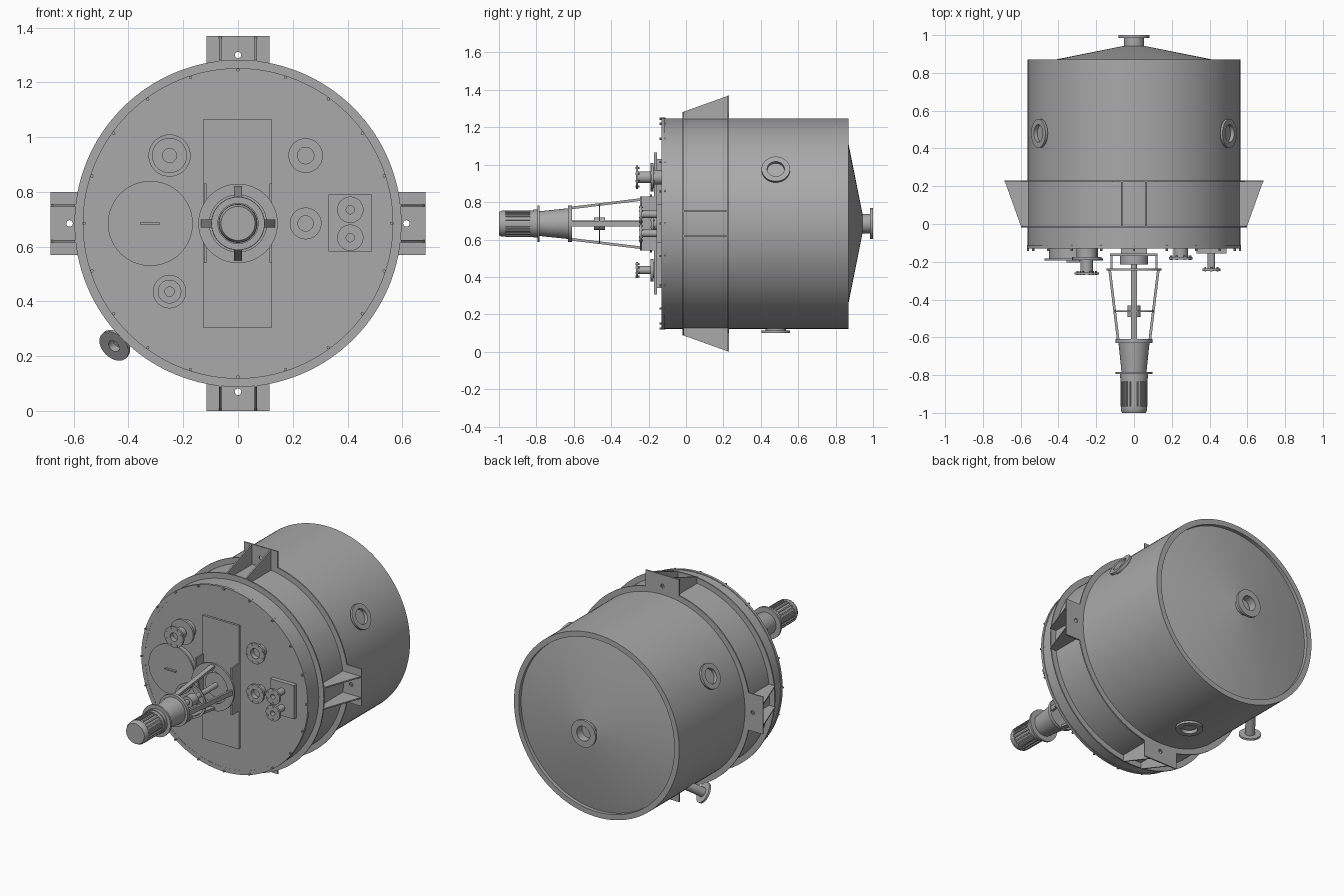
import bpy, bmesh
from math import sin, cos, pi, radians
from mathutils import Vector, Matrix

if "Cube" in bpy.data.objects:
    bpy.data.objects.remove(bpy.data.objects["Cube"])

grey = bpy.data.materials.new("steel_grey")
grey.use_nodes = True
COLOR = (0.4, 0.4, 0.4, 1)
grey.diffuse_color = COLOR
grey.node_tree.nodes["Principled BSDF"].inputs["Base Color"].default_value = COLOR

CZ = 0.685            # height of the vessel axis
FRONT = Vector((0, -1, 0))
COVER = 0.13          # distance of the cover face in front of the origin


def finish(name, bm, matrix=Matrix()):
    bmesh.ops.remove_doubles(bm, verts=bm.verts, dist=1e-5)
    bmesh.ops.recalc_face_normals(bm, faces=bm.faces)
    mesh = bpy.data.meshes.new(name)
    bm.to_mesh(mesh)
    bm.free()
    mesh.shade_smooth()
    mesh.set_sharp_from_angle(angle=radians(30))
    mesh.materials.append(grey)
    ob = bpy.data.objects.new(name, mesh)
    ob.matrix_world = matrix
    bpy.context.collection.objects.link(ob)
    return ob


def aimed(origin, direction):
    turn = Vector(direction).to_track_quat('Z', 'Y').to_matrix().to_4x4()
    return Matrix.Translation(origin) @ turn


def lathe(name, profile, origin=(0, 0, CZ), direction=FRONT, n=48, closed=False):
    """Revolve (radius, distance) points around a direction."""
    bm = bmesh.new()
    rows = [[bm.verts.new((r * cos(2 * pi * k / n), r * sin(2 * pi * k / n), h))
             for k in range(n)] for r, h in profile]
    pairs = list(zip(rows, rows[1:])) + ([(rows[-1], rows[0])] if closed else [])
    for a, b in pairs:
        for k in range(n):
            j = (k + 1) % n
            bm.faces.new((a[k], a[j], b[j], b[k]))
    bmesh.ops.dissolve_degenerate(bm, dist=1e-6, edges=bm.edges)
    return finish(name, bm, aimed(origin, direction))


def disc(name, r, h0, h1, origin=(0, 0, CZ), direction=FRONT, n=48):
    return lathe(name, [(0, h0), (r, h0), (r, h1), (0, h1)], origin, direction, n)


def ring(name, r0, r1, h0, h1, n=48):
    return lathe(name, [(r0, h0), (r1, h0), (r1, h1), (r0, h1)], n=n, closed=True)


def box(name, lo, hi, matrix=Matrix()):
    bm = bmesh.new()
    lo, hi = Vector(lo), Vector(hi)
    bmesh.ops.create_cube(bm, size=1, matrix=Matrix.Translation((lo + hi) / 2)
                          @ Matrix.Diagonal((*(hi - lo), 1)))
    return finish(name, bm, matrix)


def prism(name, outline, thick, matrix):
    """Extrude a (y, z) outline along x."""
    bm = bmesh.new()
    face = bm.faces.new([bm.verts.new((-thick / 2, y, z)) for y, z in outline])
    new = bmesh.ops.extrude_face_region(bm, geom=[face])["geom"]
    bmesh.ops.translate(bm, vec=(thick, 0, 0),
                        verts=[v for v in new if isinstance(v, bmesh.types.BMVert)])
    return finish(name, bm, matrix)


def nozzle(name, origin, direction, pipe, flange, hole, h0, h1, thick=0.012, floor=None, bolts=0):
    """Hollow pipe with an end flange, optionally bolted."""
    floor = h1 - 0.03 if floor is None else floor
    lathe(name, [(0, h0), (pipe, h0), (pipe, h1 - thick), (flange, h1 - thick),
                 (flange, h1), (hole, h1), (hole, floor), (0, floor)], origin, direction)
    frame = aimed(origin, direction)
    for k in range(bolts):
        a = 2 * pi * (k + 0.5) / bolts
        r = (flange + pipe) / 2 + flange * 0.08
        spot = frame @ Vector((r * cos(a), r * sin(a), 0))
        disc(name + "_bolt", 0.005, h1 - thick * 1.6, h1 + 0.003, spot, direction, 8)


def around(angle):
    """Turn about the vessel axis, with local z pointing outward."""
    return Matrix.Translation((0, 0, CZ)) @ Matrix.Rotation(angle, 4, 'Y')


# Vessel shell with recessed conical back
lathe("vessel_shell", [(0, COVER), (0.563, COVER), (0.563, -0.87), (0.53, -0.87),
                       (0.53, -0.848), (0.045, -0.945), (0, -0.945)], n=128)
ring("front_cover_rim", 0.54, 0.567, 0.115, COVER + 0.001, n=128)
for k in range(20):
    a = 2 * pi * k / 20
    disc("cover_bolt", 0.006, 0.11, 0.143, (0.561 * sin(a), 0, CZ + 0.561 * cos(a)), n=8)
nozzle("back_nozzle", (0, 0, CZ), (0, 1, 0), 0.052, 0.083, 0.045, 0.92, 1.0, 0.015, 0.95)

# Support rings and the four mounting brackets
ring("front_support_ring", 0.55, 0.597, 0.01, 0.018, n=128)
ring("rear_support_ring", 0.55, 0.597, -0.23, -0.222, n=128)
for k in range(4):
    turn = around(k * pi / 2)
    curve = bpy.data.curves.new("bracket_outline", 'CURVE')
    curve.dimensions, curve.fill_mode, curve.extrude = '2D', 'BOTH', 0.004
    plate = [(-0.115, 0.54), (0.115, 0.54), (0.115, CZ), (-0.115, CZ)]
    hole = [(0.012 * cos(pi * j / 8), 0.615 + 0.012 * sin(pi * j / 8)) for j in range(16)]
    for pts in (plate, hole):
        sp = curve.splines.new('POLY')
        sp.points.add(len(pts) - 1)
        for p, (x, y) in zip(sp.points, pts):
            p.co = (x, y, 0, 1)
        sp.use_cyclic_u = True
    helper = bpy.data.objects.new("bracket_helper", curve)
    bpy.context.collection.objects.link(helper)
    bpy.context.view_layer.update()
    mesh = bpy.data.meshes.new_from_object(
        helper.evaluated_get(bpy.context.evaluated_depsgraph_get()))
    bpy.data.objects.remove(helper)
    bm = bmesh.new()
    bm.from_mesh(mesh)
    finish("bracket_plate", bm, turn @ Matrix.Translation((0, 0.226, 0))
           @ Matrix.Rotation(pi / 2, 4, 'X'))
    for x in (-0.065, 0.065):
        prism("bracket_gusset", [(-0.016, 0.55), (-0.016, 0.597), (0.224, 0.683), (0.224, 0.55)],
              0.008, turn @ Matrix.Translation((x, 0, 0)))

# Three radial shell nozzles and the slanted drain
for deg in (30, 150, 270):
    a = radians(deg)
    nozzle("shell_nozzle", (0, 0.48, CZ), (cos(a), 0, sin(a)), 0.055, 0.076, 0.046,
           0.53, 0.585, 0.014, 0.5645)
slant = Vector((-0.52, -0.68, -0.52)).normalized()
nozzle("drain_nozzle", Vector((-0.45, 0.47, 0.24)), slant, 0.028, 0.062, 0.023, -0.15, 0.006)

# Manhole with lid and handle
disc("manhole_neck", 0.13, 0.12, 0.182, (-0.32, 0, CZ))
disc("manhole_lid", 0.155, 0.182, 0.192, (-0.32, 0, CZ), n=64)
box("manhole_handle", (-0.357, -0.205, CZ - 0.004), (-0.285, -0.19, CZ + 0.004))

# Cover nozzles: two tall ones on base flanges, two short ones
for x, z, base, top in ((-0.25, 0.933, 0.077, 0.064), (-0.25, 0.436, 0.061, 0.043)):
    disc("nozzle_neck", base * 0.7, 0.12, 0.175, (x, 0, z))
    disc("nozzle_base", base, 0.175, 0.19, (x, 0, z))
    nozzle("tall_nozzle", (x, 0, z), FRONT, top * 0.5, top, top * 0.4, 0.18, 0.268, bolts=8)
for z, r in ((0.933, 0.063), (CZ, 0.058)):
    nozzle("short_nozzle", (0.247, 0, z), FRONT, r * 0.6, r, r * 0.48, 0.12, 0.187, bolts=8)
box("twin_nozzle_block", (0.33, -0.157, 0.583), (0.49, -0.12, 0.79))
for z in (0.735, 0.633):
    nozzle("twin_nozzle", (0.41, 0, z), FRONT, 0.02, 0.048, 0.015, 0.15, 0.248, bolts=6)

# Drive mounting plate with side cheeks
box("drive_spacer", (-0.07, -0.157, 0.34), (0.07, -0.12, 1.03))
box("drive_plate", (-0.127, -0.17, 0.305), (0.125, -0.155, 1.065))
for x in (-0.12, 0.12):
    box("drive_cheek", (x - 0.005, -0.238, 0.54), (x + 0.005, -0.165, 0.83))
ring("lantern_base_flange", 0.1, 0.145, 0.235, 0.247)
disc("shaft_seal", 0.075, 0.165, 0.215)

# Lantern frame: four sloping legs, hoop and top flange
for k in range(4):
    prism("lantern_leg", [(-0.24, 0.122), (-0.24, 0.136), (-0.62, 0.09), (-0.62, 0.076)],
          0.03, around(k * pi / 2))
ring("lantern_hoop", 0.092, 0.106, 0.459, 0.465)
disc("lantern_top_flange", 0.098, 0.61, 0.63)

# Shaft and coupling
disc("drive_shaft", 0.016, 0.16, 0.62, n=24)
disc("shaft_coupling", 0.034, 0.432, 0.492, n=24)

# Gearbox, flange and ribbed motor
lathe("gearbox", [(0, 0.62), (0.083, 0.62), (0.066, 0.785), (0, 0.785)])
disc("motor_flange", 0.097, 0.783, 0.795)
disc("motor_collar", 0.075, 0.795, 0.815)
lathe("motor_body", [(0, 0.81), (0.071, 0.81), (0.071, 0.835), (0.064, 0.835), (0.064, 0.965),
                     (0.07, 0.965), (0.07, 0.985), (0.062, 1.0), (0, 1.0)])
for k in range(20):
    box("motor_rib", (-0.004, -0.966, 0.06), (0.004, -0.834, 0.071), around(2 * pi * k / 20))
